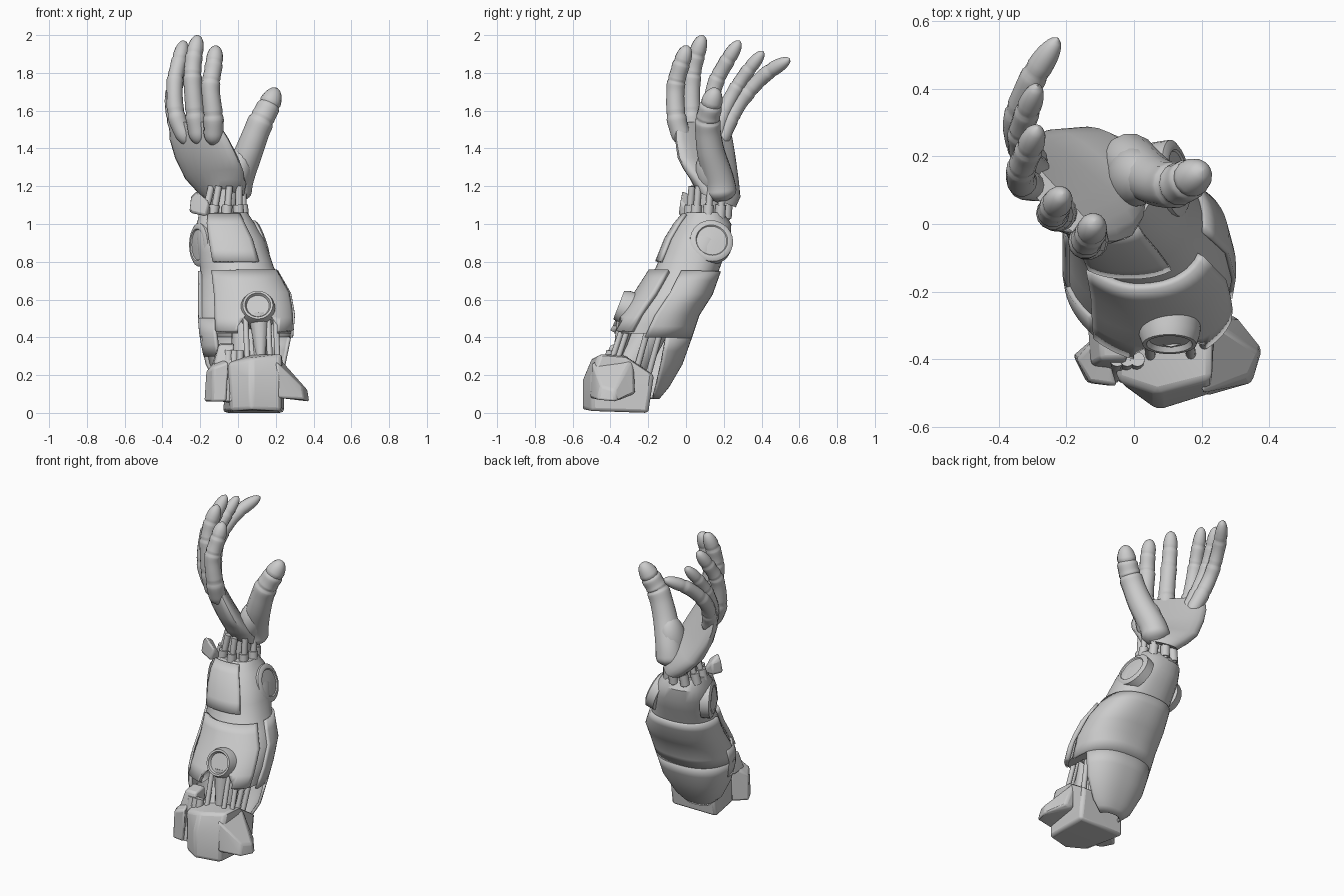
import bpy, bmesh, math
from mathutils import Vector, Matrix

if "Cube" in bpy.data.objects:
    bpy.data.objects.remove(bpy.data.objects["Cube"])


def finish(name, bm, angle=35, bevel=0, thick=0):
    bmesh.ops.recalc_face_normals(bm, faces=bm.faces)
    me = bpy.data.meshes.new(name)
    bm.to_mesh(me)
    bm.free()
    ob = bpy.data.objects.new(name, me)
    bpy.context.collection.objects.link(ob)
    me.shade_smooth()
    me.set_sharp_from_angle(angle=math.radians(angle))
    if thick:
        m = ob.modifiers.new("thickness", 'SOLIDIFY')
        m.thickness, m.offset = thick, 0
    if bevel:
        m = ob.modifiers.new("edges", 'BEVEL')
        m.width, m.segments = bevel, 2
    return ob


def skin(name, loops, closed=True, caps=True, **kw):
    bm = bmesh.new()
    rows = [[bm.verts.new(p) for p in loop] for loop in loops]
    n = len(rows[0])
    for a, b in zip(rows, rows[1:]):
        for i in range(n if closed else n - 1):
            j = (i + 1) % n
            bm.faces.new((a[i], a[j], b[j], b[i]))
    if caps and closed:
        bm.faces.new(rows[0])
        bm.faces.new(rows[-1])
    return finish(name, bm, **kw)


def catmull(pts, steps):
    p = [Vector(q) for q in pts]
    p = [2 * p[0] - p[1]] + p + [2 * p[-1] - p[-2]]
    out = []
    for i in range(1, len(p) - 2):
        a, b, c, d = p[i - 1:i + 3]
        for k in range(steps):
            t = k / steps
            out.append(.5 * (2 * b + (c - a) * t + (2 * a - 5 * b + 4 * c - d) * t * t
                             + (3 * b - a - 3 * c + d) * t ** 3))
    return out + [p[-2]]


def sweep(name, pts, radius, n=12):
    """Tube along pts; radius is a function of 0..1."""
    loops = []
    for i, p in enumerate(pts):
        d = (pts[min(i + 1, len(pts) - 1)] - pts[max(i - 1, 0)]).normalized()
        u = d.cross(Vector((0, 1, 0))).normalized()
        v = d.cross(u)
        r = radius(i / (len(pts) - 1))
        loops.append([p + r * (u * math.cos(a) + v * math.sin(a))
                      for a in (2 * math.pi * k / n for k in range(n))])
    return skin(name, loops)


def rod(name, a, b, r, r2=None, n=12):
    r2 = r if r2 is None else r2
    return sweep(name, [Vector(a), Vector(b)], lambda t: r + (r2 - r) * t, n)


def hull(name, pts, bevel=.012):
    bm = bmesh.new()
    for p in pts:
        bm.verts.new(p)
    res = bmesh.ops.convex_hull(bm, input=bm.verts)
    bmesh.ops.delete(bm, geom=list(res["geom_interior"]), context='VERTS')
    bmesh.ops.dissolve_limit(bm, angle_limit=.05, verts=bm.verts, edges=bm.edges)
    return finish(name, bm, 25, bevel)


def disc(name, centre, axis, profile, n=28):
    """Turned part: profile is (radius, height) pairs along axis."""
    q = Vector(axis).normalized().to_track_quat('Z', 'Y')
    return skin(name, [[Vector(centre) + q @ Vector((r * math.cos(a), r * math.sin(a), h))
                        for a in (2 * math.pi * k / n for k in range(n))] for r, h in profile])


# Forearm envelope: z, x min, x max, y min, y max
SEC = [(.08, -.03, .11, -.24, -.15), (.14, -.10, .18, -.30, -.10), (.26, -.16, .25, -.37, -.03),
       (.40, -.19, .28, -.40, .02), (.52, -.20, .29, -.33, .06), (.63, -.20, .27, -.25, .13),
       (.77, -.20, .19, -.16, .18), (.92, -.22, .14, -.10, .235), (1.0, -.22, .09, -.05, .24),
       (1.06, -.20, .05, .0, .20)]


def section(z):
    for a, b in zip(SEC, SEC[1:]):
        if z <= b[0]:
            t = (z - a[0]) / (b[0] - a[0])
            return [p + (q - p) * t for p, q in zip(a, b)]
    return SEC[-1]


def envelope(name, zs, a0=0, a1=360, grow=0.0, n=32, **kw):
    loops = []
    full = a1 - a0 == 360
    for z in zs:
        _, x0, x1, y0, y1 = section(z)
        loop = []
        for k in range(n):
            a = math.radians(a0 + (a1 - a0) * k / (n if full else n - 1))
            c, s = math.cos(a), math.sin(a)
            e = 1.7 if c < 0 and s < 0 and z < .8 else 2.4  # flattened front left corner
            f = (abs(c) ** e + abs(s) ** e) ** (-1 / e)
            loop.append(((x0 + x1) / 2 + c * f * ((x1 - x0) / 2 + grow),
                         (y0 + y1) / 2 + s * f * ((y1 - y0) / 2 + grow), z))
        loops.append(loop)
    return skin(name, loops, closed=full, **kw)


# Forearm shell, back cowl reaching below the elbow, raised front panels
shell = envelope("forearm_shell", [.42, .47, .52, .58, .63, .7, .77, .85, .92, 1.0, 1.06])
envelope("back_cowl_upper", [.4, .46, .52, .58, .63, .7, .75], -8, 192, .004, thick=.016)
envelope("back_cowl_lower", [.08, .11, .14, .2, .26, .33, .4], 22, 192, .004, thick=.016)
collar = envelope("front_collar", [.43, .5, .56, .63, .7, .75], 228, 332, .012, n=20, thick=.03)
envelope("upper_front_plate", [.8, .86, .92, 1.0, 1.05], 235, 305, .006, n=12, thick=.02)
envelope("side_flap", [.3, .36, .42, .5], 172, 225, .004, n=14, thick=.02)

# Recess under the front port
cutter = hull("recess_cutter", [(x, y, z) for x in (.0, .21) for y in (-.6, -.22) for z in (.3, .46)]
              + [(x, y, .53) for x in (.05, .16) for y in (-.6, -.22)], 0)
cutter.hide_render = True
cutter.hide_viewport = True
for ob in (shell, collar):
    m = ob.modifiers.new("recess", 'BOOLEAN')
    m.operation, m.object, m.solver = 'DIFFERENCE', cutter, 'EXACT'

# Round caps on both sides and the front port
cap = [(.115, -.05), (.115, .004), (.10, .014), (.085, .014), (.08, .008), (.04, .012), (.001, .014)]
disc("right_side_cap", (.12, .135, .91), (1, .15, .35), cap)
disc("left_side_cap", (-.205, .03, .89), (-1, -.45, 0), cap)
disc("front_port", (.105, -.30, .55), (0, -.9, .35),
     [(.1, -.06), (.09, .03), (.08, .06), (.068, .06), (.06, .045), (.001, .045)])

# Elbow mechanism
rod("elbow_core", (.05, -.17, .46), (.07, -.32, .2), .085, .1, 16)
rod("port_stem", (.11, -.31, .52), (.12, -.36, .3), .055, .025)
for i, x in enumerate((.04, .09, .16, .2)):
    rod(f"elbow_piston_{i}", (x, -.32 + .03 * (i % 2), .5), (x + .01, -.4 + .03 * (i % 2), .26), .015)
for i, y in enumerate((-.22, -.15)):
    rod(f"side_piston_{i}", (.19, y + .02, .45), (.17, y - .05, .2), .016)

# Elbow block with side flange and inner bracket
hull("elbow_block", [(-.04, -.47, .01), (.07, -.55, .02), (.23, -.5, .01), (.245, -.2, 0),
                     (-.08, -.2, 0), (-.05, -.46, .26), (.07, -.55, .17), (.07, -.5, .29),
                     (.23, -.5, .2), (.23, -.46, .31), (.07, -.33, .31), (.23, -.32, .3),
                     (.245, -.17, .2), (-.06, -.18, .2), (-.05, -.32, .29)], .018)
hull("elbow_flange", [(.2, -.5, .27), (.22, -.28, .29), (.21, -.51, .08), (.24, -.27, .1),
                      (.35, -.47, .07), (.38, -.37, .06), (.37, -.38, .12), (.3, -.27, .11),
                      (.34, -.45, .14)])
hull("left_bracket", [(-.18, -.39, .06), (-.14, -.47, .06), (-.06, -.48, .06), (-.1, -.32, .06),
                      (-.17, -.4, .22), (-.13, -.47, .24), (-.05, -.48, .27), (-.1, -.32, .3)])
hull("left_bracket_top", [(-.13, -.42, .25), (-.03, -.44, .25), (-.02, -.3, .25), (-.14, -.3, .25),
                          (-.1, -.4, .36), (-.02, -.4, .36), (-.02, -.31, .37), (-.1, -.31, .37)])
for i in range(3):
    rod(f"bracket_hose_{i}", (-.06 + .03 * i, -.45, .06), (-.05 + .03 * i, -.4, .33), .022)

# Wrist: core, ring of rods, outer lug
rod("wrist_core", (-.08, .11, 1.0), (-.06, .13, 1.22), .075)
for i in range(9):
    a = 2 * math.pi * i / 9
    c, s = math.cos(a), math.sin(a)
    rod(f"wrist_rod_{i}", (-.08 + .11 * c, .115 + .1 * s, 1.02), (-.06 + .085 * c, .13 + .1 * s, 1.2), .018)
    rod(f"wrist_sleeve_{i}", (-.08 + .11 * c, .115 + .1 * s, 1.03), (-.075 + .1 * c, .12 + .1 * s, 1.1), .028)
hull("wrist_lug", [(-.26, -.01, 1.06), (-.25, .0, 1.15), (-.17, -.04, 1.04), (-.15, -.03, 1.12),
                   (-.22, -.02, 1.18), (-.23, .05, 1.06), (-.22, .05, 1.14), (-.14, .03, 1.05)], .012)

# Palm: tilted oval sections (x, y, z, half width, half thickness, angle, slope toward the heel)
palm = []
for x, y, z, w, t, ang, tilt in [(-.06, .16, 1.13, .11, .09, 125, .4), (-.085, .155, 1.19, .155, .10, 132, .35),
                                 (-.125, .135, 1.26, .195, .09, 137, .2), (-.165, .11, 1.35, .215, .08, 138, 0),
                                 (-.205, .095, 1.45, .21, .065, 136, 0), (-.235, .085, 1.54, .185, .045, 133, 0)]:
    r = Matrix.Rotation(math.radians(ang), 3, 'Z')
    ring = []
    for k in range(24):
        c, s = math.cos(2 * math.pi * k / 24), math.sin(2 * math.pi * k / 24)
        dip = .025 * (1 - c * c) if s < 0 and z > 1.25 else 0  # cupped inner side
        v = r @ Vector((w * c, t * s + dip, 0))
        ring.append(Vector((x, y, z - tilt * v.y)) + v)
    palm.append(ring)
skin("palm", palm, angle=45)

# Web joining thumb and palm
bm = bmesh.new()
bmesh.ops.create_uvsphere(bm, u_segments=20, v_segments=14, radius=1,
                          matrix=Matrix.Translation((.0, .14, 1.28)) @ Matrix.Rotation(.25, 4, 'Y')
                          @ Matrix.Diagonal((.075, .09, .14, 1)))
finish("thumb_web", bm, 60)


def digit(name, pts, r, joints=(.25, .55, .78), taper=.25):
    def radius(t):
        base = r * (1.08 - taper * t)
        for j in joints:  # thin seam beside a slight knuckle swell
            base *= 1 + .07 * math.exp(-((t - j) / .06) ** 2) - .11 * math.exp(-((t - j - .03) / .015) ** 2)
        start = math.sqrt(max(.1, 1 - max(0, (.12 - t) / .12) ** 2))
        return base * start * math.sqrt(max(0.004, 1 - max(0, (t - .86) / .14) ** 2))
    sweep(name, catmull(pts, 14), radius, 14)


# Fingers and thumb
digit("index_finger", [(-.13, -.01, 1.42), (-.13, -.05, 1.56), (-.145, -.055, 1.72), (-.13, -.03, 1.83),
                       (-.115, .01, 1.945)], .05)
digit("middle_finger", [(-.2, .05, 1.42), (-.225, .03, 1.57), (-.24, .03, 1.75), (-.235, .05, 1.87),
                        (-.21, .09, 2.0)], .049)
digit("ring_finger", [(-.26, .11, 1.42), (-.325, .12, 1.57), (-.335, .155, 1.74), (-.315, .21, 1.85),
                      (-.285, .285, 1.97)], .044)
digit("fourth_finger", [(-.27, .15, 1.43), (-.32, .19, 1.57), (-.335, .255, 1.7), (-.32, .32, 1.8),
                        (-.285, .41, 1.915)], .04)
digit("little_finger", [(-.28, .17, 1.41), (-.33, .23, 1.55), (-.345, .305, 1.67), (-.305, .42, 1.79),
                        (-.225, .55, 1.875)], .043)
digit("thumb", [(-.02, .19, 1.12), (.0, .175, 1.23), (.06, .13, 1.39), (.115, .115, 1.53),
                (.16, .13, 1.62), (.205, .16, 1.72)], .083, (.62, .8), .48)
